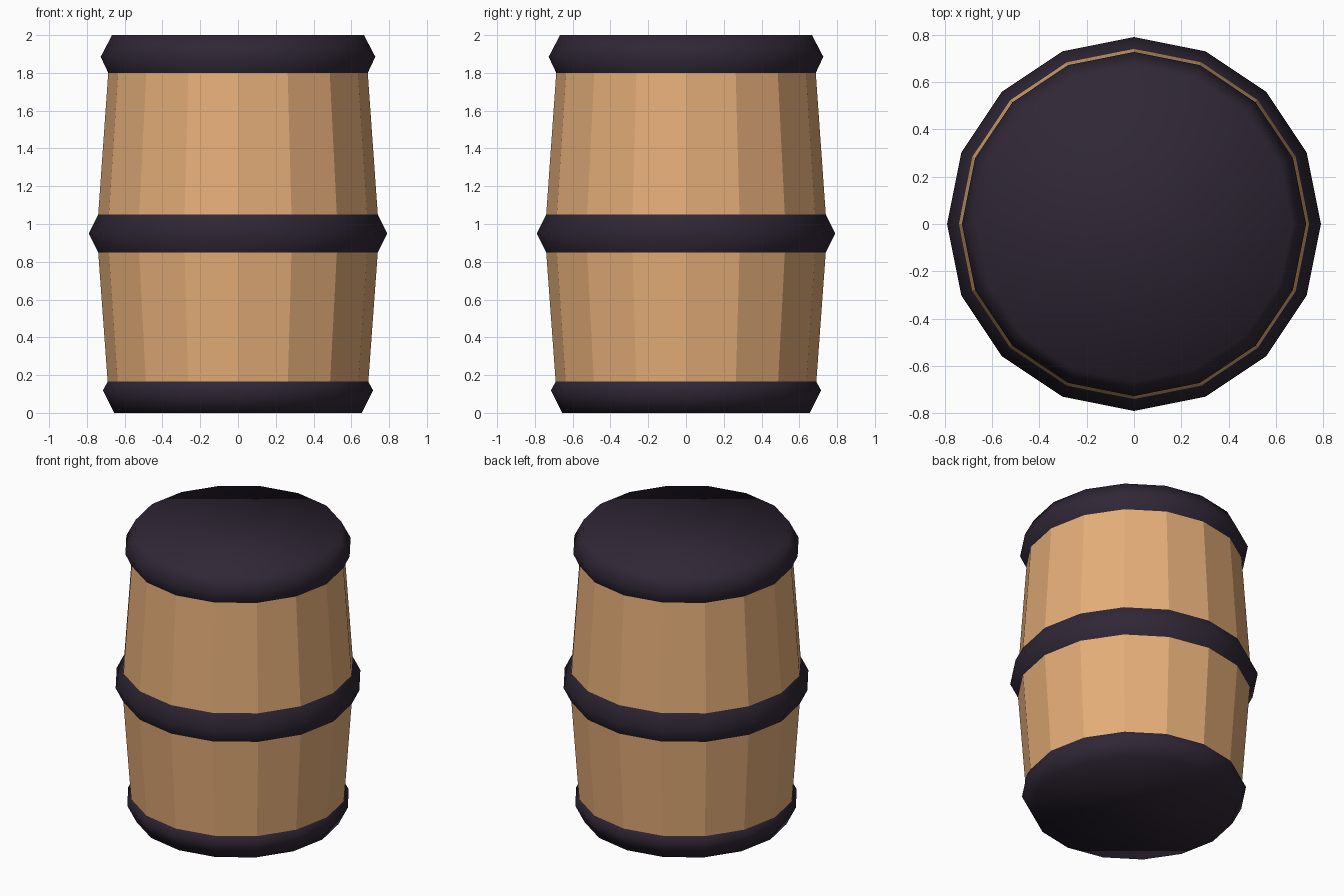
import bpy, bmesh
from math import cos, sin, tau

if "Cube" in bpy.data.objects:
    bpy.data.objects.remove(bpy.data.objects["Cube"])

SIDES = 16


def material(name, rgb):
    m = bpy.data.materials.new(name)
    m.diffuse_color = (*rgb, 1)
    m.use_nodes = True
    m.node_tree.nodes["Principled BSDF"].inputs["Base Color"].default_value = m.diffuse_color
    return m


def lathe(name, profile, mat, smooth, cap_bottom=False, cap_top=False):
    """Revolve (radius, z) points around z into a 16-sided shell."""
    bm = bmesh.new()
    rings = [[bm.verts.new((r * cos(tau * i / SIDES), r * sin(tau * i / SIDES), z))
              for i in range(SIDES)] for r, z in profile]
    for a, b in zip(rings, rings[1:]):
        for i in range(SIDES):
            j = (i + 1) % SIDES
            bm.faces.new((a[i], a[j], b[j], b[i]))
    if cap_bottom:
        bm.faces.new(rings[0][::-1])
    if cap_top:
        bm.faces.new(rings[-1])
    for f in bm.faces:
        f.smooth = smooth
    me = bpy.data.meshes.new(name)
    bm.to_mesh(me)
    bm.free()
    me.materials.append(mat)
    ob = bpy.data.objects.new(name, me)
    bpy.context.collection.objects.link(ob)
    return ob


wood = material("wood", (0.78, 0.42, 0.19))
iron = material("dark_iron", (0.029, 0.02, 0.036))

# Flat-faced wooden staves, bulging at the middle
lathe("lower_staves", [(0.69, 0.165), (0.74, 0.85)], wood, False)
lathe("upper_staves", [(0.74, 1.05), (0.687, 1.80)], wood, False)

# Smooth dark bands; the end bands carry the lids
lathe("bottom_band", [(0.655, 0), (0.715, 0.12), (0.69, 0.165)], iron, True, cap_bottom=True)
lathe("middle_band", [(0.74, 0.85), (0.79, 0.95), (0.74, 1.05)], iron, True)
lathe("top_band", [(0.687, 1.80), (0.727, 1.885), (0.667, 2.0)], iron, True, cap_top=True)
